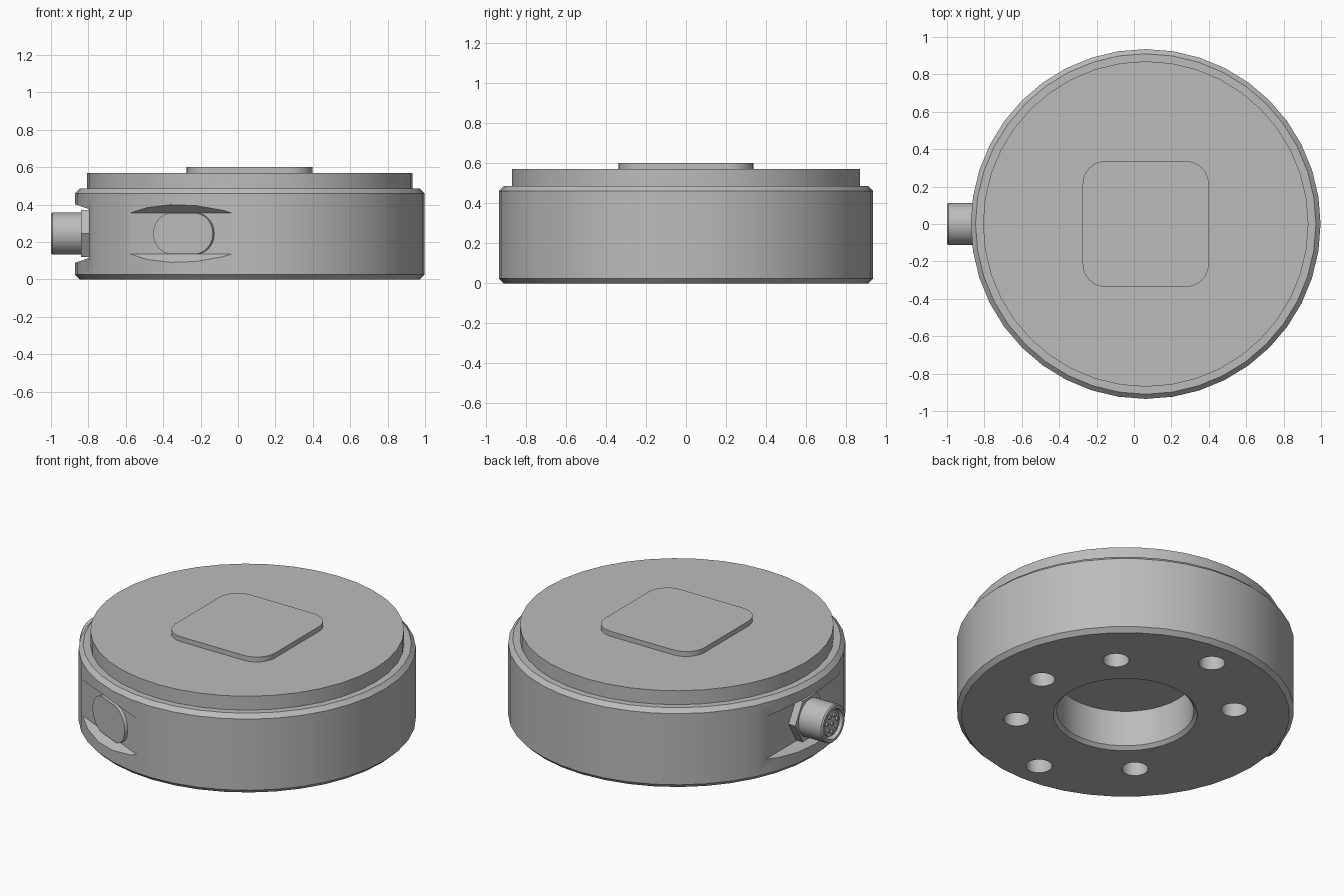
import bpy, bmesh
from math import pi, cos, sin, radians
from mathutils import Matrix, Vector

cube = bpy.data.objects.get("Cube")
if cube:
    bpy.data.objects.remove(cube, do_unlink=True)

CX = 0.0625          # axis of the round housing
MID = 0.245          # height of the side recesses
SEGMENTS = 40
PORT, COVER = 180, 245.5      # directions of the two side recesses
PORT_D, COVER_D = 0.858, 0.884  # distance of each recess floor from the axis

grey = bpy.data.materials.new("plain grey")
grey.use_nodes = True
grey.diffuse_color = (0.5, 0.5, 0.5, 1)
grey.node_tree.nodes["Principled BSDF"].inputs["Base Color"].default_value = (0.5, 0.5, 0.5, 1)


def finish(name, bm, matrix):
    bmesh.ops.remove_doubles(bm, verts=bm.verts, dist=1e-5)
    bmesh.ops.recalc_face_normals(bm, faces=bm.faces)
    bm.transform(matrix)
    mesh = bpy.data.meshes.new(name)
    bm.to_mesh(mesh)
    bm.free()
    mesh.materials.append(grey)
    obj = bpy.data.objects.new(name, mesh)
    bpy.context.collection.objects.link(obj)
    smooth(mesh)
    return obj


def smooth(mesh):
    mesh.polygons.foreach_set("use_smooth", [True] * len(mesh.polygons))
    mesh.set_sharp_from_angle(angle=radians(28))


def lathe(name, profile, matrix, steps=SEGMENTS):
    """Turn a (radius, height) profile around local z."""
    bm = bmesh.new()
    verts = [bm.verts.new((r, 0, z)) for r, z in profile]
    edges = [bm.edges.new(pair) for pair in zip(verts, verts[1:])]
    bmesh.ops.spin(bm, geom=verts + edges, cent=(0, 0, 0), axis=(0, 0, 1),
                   angle=2 * pi, steps=steps)
    return finish(name, bm, matrix)


def prism(name, outline, depth, matrix):
    """Extrude a flat outline along local z."""
    bm = bmesh.new()
    face = bm.faces.new([bm.verts.new((x, y, 0)) for x, y in outline])
    top = bmesh.ops.extrude_face_region(bm, geom=[face])["geom"]
    bmesh.ops.translate(bm, vec=(0, 0, depth),
                        verts=[v for v in top if isinstance(v, bmesh.types.BMVert)])
    return finish(name, bm, matrix)


def ring(radius, count, start=0):
    return [(radius * cos(start + 2 * pi * k / count),
             radius * sin(start + 2 * pi * k / count)) for k in range(count)]


def rounded(hx, hy, r, n=8):
    points = []
    for q, (sx, sy) in enumerate([(1, 1), (-1, 1), (-1, -1), (1, -1)]):
        for k in range(n + 1):
            a = (q + k / n) * pi / 2
            points.append((sx * (hx - r) + r * cos(a), sy * (hy - r) + r * sin(a)))
    return points


def at(x, y, z):
    return Matrix.Translation(Vector((x, y, z)))


AXIS = at(CX, 0, 0)


def outward(angle, dist):
    """Local z points out of the housing, local y runs along its side."""
    return (AXIS @ Matrix.Rotation(radians(angle), 4, 'Z') @ at(dist, 0, MID)
            @ Matrix.Rotation(pi / 2, 4, 'Y'))


# Housing with chamfered rims and a blind centre bore
body = lathe("housing", [(0, 0.24), (0.38, 0.24), (0.38, 0.02), (0.4, 0), (0.91, 0),
                         (0.935, 0.025), (0.935, 0.46), (0.91, 0.485), (0, 0.485)], AXIS)

# Side recesses with flared lips
cutters = []
for angle, dist, half, slope in [(PORT, PORT_D, 0.13, 0.35), (COVER, COVER_D, 0.11, 0.88)]:
    out = 1.05
    wide = half + (out - dist) * slope
    turn = (AXIS @ Matrix.Rotation(radians(angle), 4, 'Z') @ at(0, 0, MID)
            @ Matrix.Rotation(pi / 2, 4, 'X') @ at(0, 0, -0.6))
    cutters.append(prism("recess_cutter", [(dist, -half), (out, -wide), (out, wide),
                                           (dist, half)], 1.2, turn))

# Mounting holes in the underside
holes = [(a, 0.605) for a in (0, 45, 135, 225, 315)] + [(90, 0.745), (270, 0.745)]
for a, r in holes:
    place = AXIS @ at(r * cos(radians(a)), r * sin(radians(a)), -0.1)
    cutters.append(prism("hole_cutter", ring(0.073, 24), 0.3, place))

for cutter in cutters:
    cutter.hide_render = True
    mod = body.modifiers.new("cut", 'BOOLEAN')
    mod.operation, mod.solver, mod.object = 'DIFFERENCE', 'EXACT', cutter
bpy.context.view_layer.update()
graph = bpy.context.evaluated_depsgraph_get()
cut_mesh = bpy.data.meshes.new_from_object(body.evaluated_get(graph))
body.modifiers.clear()
body.data = cut_mesh
smooth(cut_mesh)
for cutter in cutters:
    bpy.data.objects.remove(cutter, do_unlink=True)

# Top plate and raised pad
prism("top_plate", ring(0.87, SEGMENTS), 0.1, AXIS @ at(0, 0, 0.47))
prism("top_pad", rounded(0.337, 0.337, 0.125), 0.04, AXIS @ at(0, 0, 0.56))

# Oval cover in the front recess
prism("oval_cover", rounded(0.11, 0.175, 0.109), 0.03,
      outward(COVER, COVER_D - 0.01) @ at(0, 0.02, 0))

# Cable connector: hex nut, hollow barrel, insert, key and pins
port = outward(PORT, PORT_D)
prism("connector_nut", ring(0.144, 6, pi / 2), 0.055, port @ at(0, 0, -0.01))
lathe("connector_barrel", [(0, 0), (0.113, 0), (0.113, 0.197), (0.106, 0.2045),
                           (0.09, 0.2045), (0.09, 0.165), (0, 0.165)], port, 32)
prism("connector_insert", ring(0.075, 32), 0.035, port @ at(0, 0, 0.155))
prism("connector_key", rounded(0.012, 0.01, 0.002, 2), 0.035, port @ at(-0.08, 0, 0.155))
for i, (x, y) in enumerate(ring(0.05, 7) + [(0, 0)]):
    prism("connector_pin_%d" % (i + 1), ring(0.011, 12), 0.02, port @ at(x, y, 0.18))
